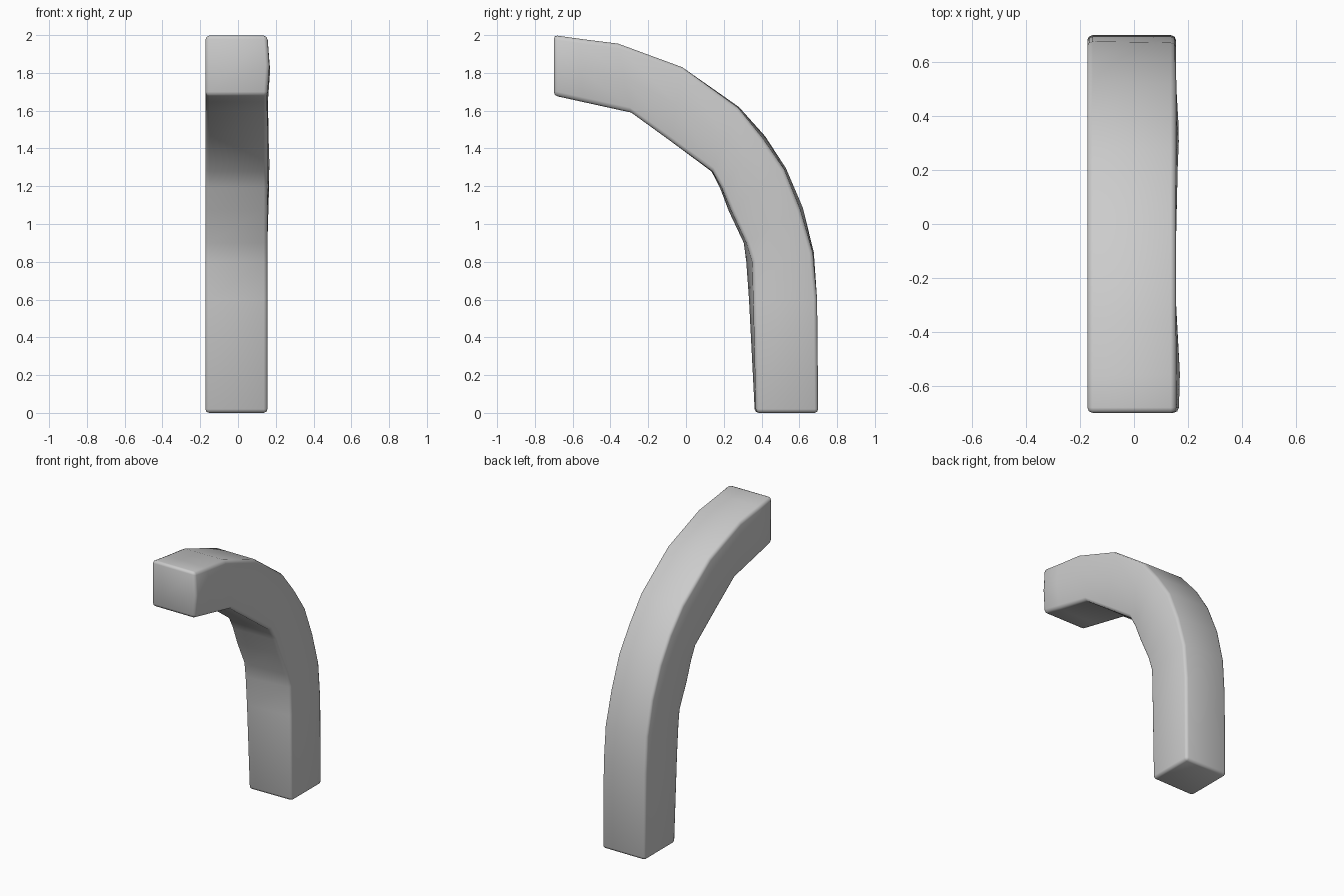
import bpy, bmesh, math

if "Cube" in bpy.data.objects:
    bpy.data.objects.remove(bpy.data.objects["Cube"])

# Cross-sections along the bend, from the raised end down to the foot:
# outer y, outer z, inner y, inner z, extra twist out / in, side bulge
SECTIONS = [
    (-0.70, 2.00, -0.70, 1.68, 0.0, 0.0, 0.010),
    (-0.56, 1.98, -0.55, 1.647, 0.0, 0.0, 0.014),
    (-0.36, 1.955, -0.29, 1.59, 0.0, 0.0, 0.0),
    (-0.02, 1.83, -0.08, 1.438, 0.0, 0.0, 0.0),
    (0.28, 1.62, 0.14, 1.278, 0.005, 0.005, 0.006),
    (0.42, 1.465, 0.19, 1.19, 0.015, 0.01, 0.010),
    (0.53, 1.295, 0.24, 1.07, 0.01, 0.015, 0.008),
    (0.62, 1.085, 0.32, 0.90, 0.015, 0.015, 0.0),
    (0.677, 0.85, 0.352, 0.80, 0.005, 0.035, 0.0),
    (0.694, 0.60, 0.357, 0.60, 0.0, 0.025, 0.0),
    (0.70, 0.00, 0.370, 0.00, 0.0, 0.006, 0.0),
]
X_LEFT, X_RIGHT = -0.173, 0.156

# Curved beam lofted through the sections
bm = bmesh.new()
rings = []
for oy, oz, iy, iz, t_out, t_in, bulge in SECTIONS:
    points = [
        (X_LEFT, oy, oz),
        (X_RIGHT, oy - t_out, oz - t_out * 0.6),
        (X_RIGHT + bulge, (oy + iy) / 2, (oz + iz) / 2),
        (X_RIGHT, iy, iz),
        (X_LEFT, iy - t_in, iz),
    ]
    rings.append([bm.verts.new(p) for p in points])
for a, b in zip(rings, rings[1:]):
    for i in range(5):
        j = (i + 1) % 5
        bm.faces.new((a[i], a[j], b[j], b[i]))
bm.faces.new(rings[0])
bm.faces.new(rings[-1])
bmesh.ops.recalc_face_normals(bm, faces=bm.faces)

mesh = bpy.data.meshes.new("curved_beam")
bm.to_mesh(mesh)
bm.free()
beam = bpy.data.objects.new("curved_beam", mesh)
bpy.context.collection.objects.link(beam)

# Softened edges
bevel = beam.modifiers.new("soft_edges", 'BEVEL')
bevel.width = 0.02
bevel.segments = 2
bevel.limit_method = 'ANGLE'
bevel.angle_limit = math.radians(50)

bpy.context.view_layer.objects.active = beam
beam.select_set(True)
bpy.ops.object.shade_smooth_by_angle(angle=math.radians(120))
